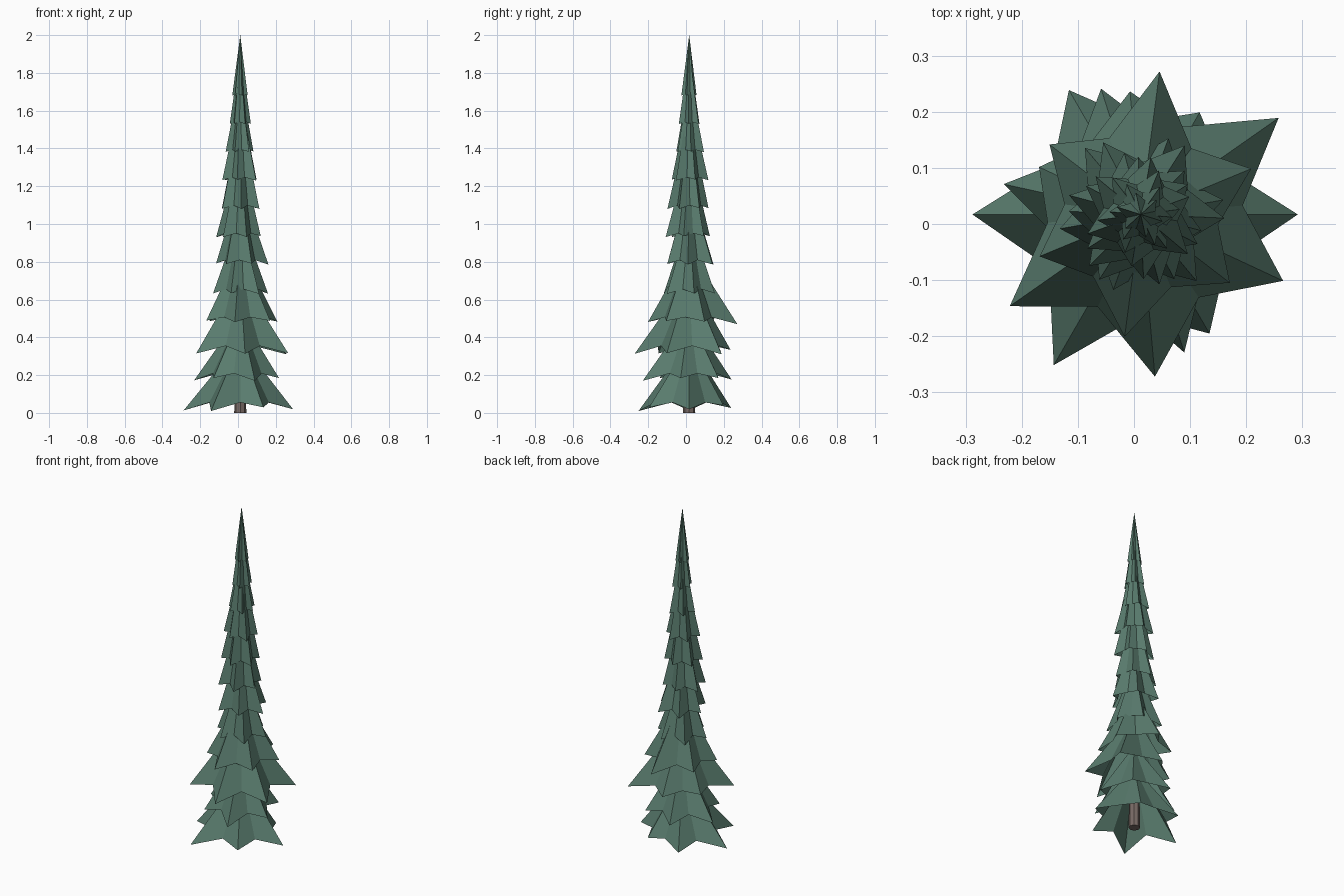
import bpy, bmesh, math, random

random.seed(4)
cube = bpy.data.objects.get("Cube")
if cube:
    bpy.data.objects.remove(cube, do_unlink=True)

AXIS_X, AXIS_Y = 0.012, 0.017


def make_material(name, rgb):
    mat = bpy.data.materials.new(name)
    mat.use_nodes = True
    mat.diffuse_color = (*rgb, 1)
    mat.node_tree.nodes["Principled BSDF"].inputs["Base Color"].default_value = (*rgb, 1)
    return mat


def add_object(name, bm, mat):
    mesh = bpy.data.meshes.new(name)
    bm.to_mesh(mesh)
    bm.free()
    mesh.materials.append(mat)
    obj = bpy.data.objects.new(name, mesh)
    obj.location = (AXIS_X, AXIS_Y, 0)
    bpy.context.collection.objects.link(obj)
    return obj


def branch_tier(name, z, apex, radii, turn, mat):
    """Open star-shaped skirt: drooping tips, raised notches, one apex."""
    bm = bmesh.new()
    count = len(radii)
    step = math.tau / count
    longest, mean = max(radii), sum(radii) / count
    top = bm.verts.new((0, 0, apex))
    rim = []
    for k, r in enumerate(radii):
        a = turn + k * step
        tip_z = z + 0.3 * (longest - r)
        rim.append(bm.verts.new((r * math.cos(a), r * math.sin(a), tip_z)))
        b = a + step / 2
        notch = 0.66 * (mean + (r + radii[(k + 1) % count]) / 2) / 2
        rim.append(bm.verts.new((notch * math.cos(b), notch * math.sin(b), z + 0.17 * mean)))
    for i, v in enumerate(rim):
        bm.faces.new((v, rim[(i + 1) % len(rim)], top))
    return add_object(name, bm, mat)


needles = make_material("needle green", (0.10, 0.20, 0.155))
bark = make_material("bark brown", (0.19, 0.145, 0.13))

# Trunk
bm = bmesh.new()
bmesh.ops.create_cone(bm, cap_ends=True, segments=8, radius1=0.032, radius2=0.006, depth=1.7)
bmesh.ops.translate(bm, verts=bm.verts, vec=(0, 0, 0.85))
add_object("trunk", bm, bark)

# Wide lower tiers with individual branch lengths
lower = [
    (0.01, 0.38, (0.28, 0.21, 0.256, 0.30, 0.31, 0.245)),
    (0.17, 0.52, (0.21, 0.235, 0.25, 0.21, 0.258, 0.21)),
    (0.31, 0.72, (0.30, 0.22, 0.20, 0.285, 0.29, 0.28)),
    (0.47, 0.87, (0.213, 0.257, 0.205, 0.195, 0.22, 0.20)),
]
# Narrow upper tiers: height, apex, typical branch length
upper = [
    (0.63, 1.04, 0.16), (0.785, 1.22, 0.138), (0.93, 1.40, 0.122),
    (1.08, 1.58, 0.108), (1.23, 1.68, 0.102), (1.38, 1.78, 0.078),
    (1.53, 1.92, 0.056), (1.68, 2.0, 0.042),
]
tiers = lower + [(z, apex, [r * random.uniform(0.88, 1.1) for _ in range(6)])
                 for z, apex, r in upper]

# Each tier is turned a little from the one below
for i, (z, apex, radii) in enumerate(tiers):
    turn = math.radians(-12.5 * i + (60 if i else 0))
    branch_tier(f"branch_tier_{i + 1}", z, apex, radii, turn, needles)
